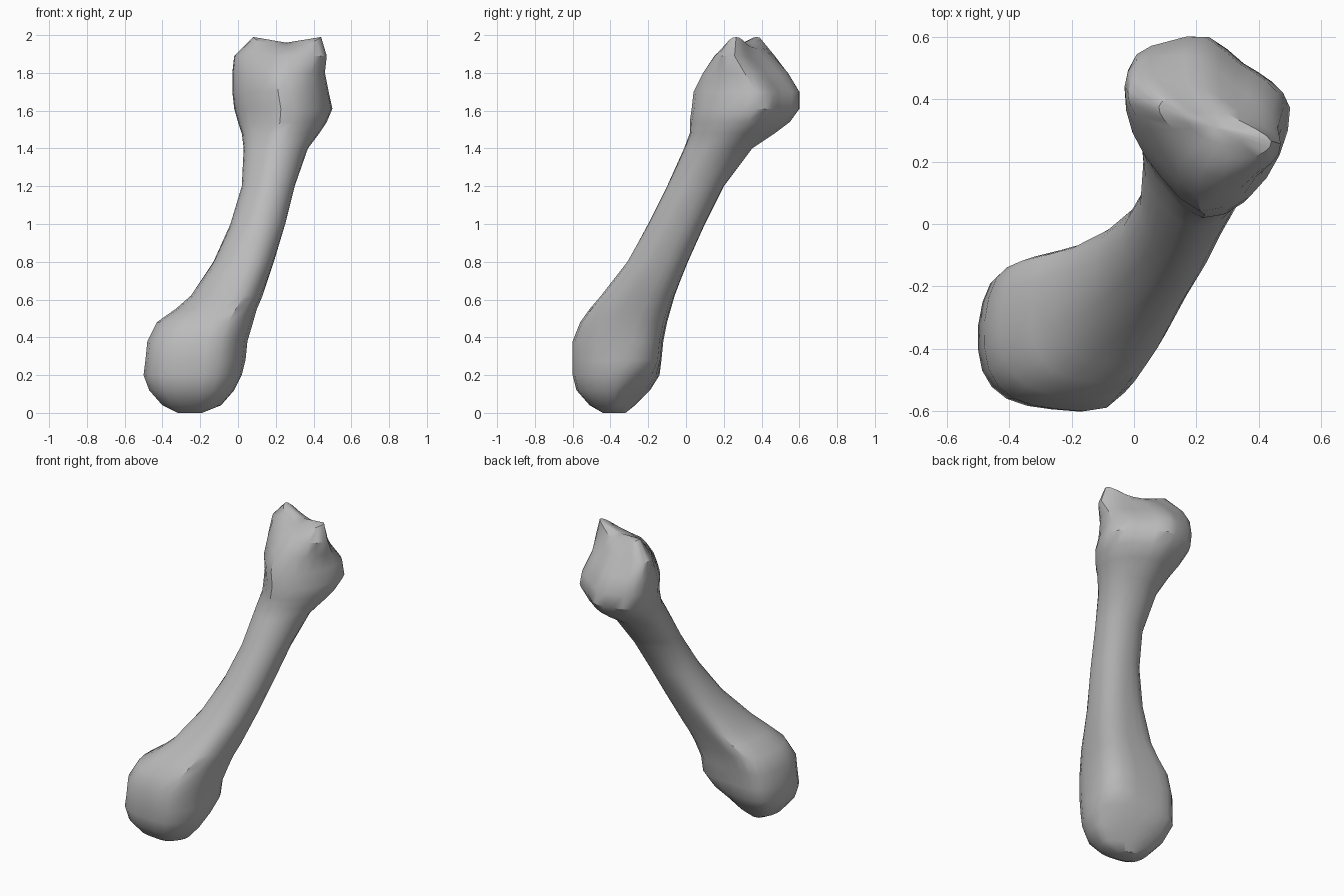
import bpy
import bmesh
import math

cube = bpy.data.objects.get("Cube")
if cube:
    bpy.data.objects.remove(cube, do_unlink=True)

# Unit outlines, running anticlockwise from the left side (+x)
KNOB = [(1, .05), (1, .55), (.7, .93), (-.05, 1), (-.55, 1), (-.85, .8),
        (-1, .2), (-.95, -.45), (-.65, -.85), (-.1, -1), (.5, -.98), (.88, -.5)]
SHAFT = [(1, 0), (.94, .52), (.6, .9), (0, 1), (-.5, .85), (-.85, .5),
         (-1, .05), (-.85, -.45), (-.5, -.8), (-.08, -1), (.45, -.9), (.87, -.5)]
HEAD = [(1, .2), (.77, .5), (.43, .7), (0, 1), (-.45, .95), (-.85, .8),
        (-1, .4), (-.9, -.1), (-.55, -.6), (-.05, -1), (.5, -.8), (.87, -.33)]
# The underside is cut flat at its back left corner
FOOT = KNOB[:1] + [(.78, .4), (.43, .73)] + KNOB[3:]

# Level sections of the bone: height, x range, y range, skew
SECTIONS = [
    (0, -.32, -.19, -.44, -.32, 0),
    (.04, -.4, -.09, -.51, -.27, 0),
    (.12, -.47, -.02, -.58, -.19, 0),
    (.2, -.5, .02, -.6, -.14, 0),
    (.28, -.49, .04, -.6, -.13, 0),
    (.38, -.48, .05, -.6, -.12, 0),
    (.48, -.43, .08, -.56, -.1, 0),
    (.55, -.33, .1, -.51, -.08, 0),
    (.62, -.25, .13, -.45, -.06, 0),
    (.8, -.13, .19, -.31, .01, 0),
    (1, -.04, .25, -.2, .1, 0),
    (1.2, .02, .3, -.1, .2, 0),
    (1.4, .03, .37, -.01, .35, 0),
    (1.48, .02, .43, .02, .47, 0),
    (1.54, 0, .47, .02, .55, 0),
    (1.61, -.02, .5, .03, .6, 0),
    (1.7, -.03, .48, .04, .6, 0),
    (1.8, -.03, .46, .09, .54, -.2),
    (1.89, -.02, .47, .15, .47, -.5),
    (1.96, .08, .44, .21, .4, -.6),
]


def ramp(z, start, end):
    return min(1, max(0, (z - start) / (end - start)))


def mix(a, b, f):
    return [tuple(p + (q - p) * f for p, q in zip(u, v)) for u, v in zip(a, b)]


def refine(points):
    """Double the points of a closed outline along a smooth curve."""
    out = []
    n = len(points)
    for i in range(n):
        a, b, c, d = (points[(i + k) % n] for k in (-1, 0, 1, 2))
        out.append(b)
        out.append(tuple((9 * (q + r) - p - s) / 16
                         for p, q, r, s in zip(a, b, c, d)))
    return out


def fit(values, low, high):
    small, large = min(values), max(values)
    return [low + (high - low) * (v - small) / (large - small) for v in values]


def section_points(z, x0, x1, y0, y1, skew):
    outline = mix(FOOT, KNOB, ramp(z, .1, .28))
    outline = mix(outline, SHAFT, ramp(z, .6, 1))
    outline = refine(mix(outline, HEAD, ramp(z, 1.3, 1.6)))
    xs = fit([x for x, y in outline], x0, x1)
    ys = fit([y + skew * x for x, y in outline], y0, y1)
    # The upper rim rises to two low knuckles
    rise = .03 if z > 1.9 else 0
    return [(x, y, z + rise * math.cos(math.tau * 2 * i / len(xs)))
            for i, (x, y) in enumerate(zip(xs, ys))]


def bridge(bm, low, high):
    n = len(low)
    for i in range(n):
        j = (i + 1) % n
        bm.faces.new((low[i], low[j], high[j], high[i]))


# Bone: loft through the sections, closed at the lower end
bm = bmesh.new()
rings = [[bm.verts.new(p) for p in section_points(*s)] for s in SECTIONS]
for low, high in zip(rings, rings[1:]):
    bridge(bm, low, high)
bm.faces.new(rings[0][::-1])

# Shallow saddle across the top of the upper joint
top = rings[-1]
centre = [sum(v.co[k] for v in top) / len(top) for k in range(3)]
inner = [bm.verts.new([c + (v.co[k] - c) * .55 for k, c in enumerate(centre)])
         for v in top]
bridge(bm, top, inner)
hub = bm.verts.new(centre)
for a, b in zip(inner, inner[1:] + inner[:1]):
    bm.faces.new((a, b, hub))

bmesh.ops.recalc_face_normals(bm, faces=bm.faces)
mesh = bpy.data.meshes.new("bone")
bm.to_mesh(mesh)
bm.free()
bone = bpy.data.objects.new("bone", mesh)
bpy.context.collection.objects.link(bone)

# Plain grey surface
grey = bpy.data.materials.new("bone grey")
grey.use_nodes = True
colour = (.5, .5, .5, 1)
grey.diffuse_color = colour
grey.node_tree.nodes["Principled BSDF"].inputs["Base Color"].default_value = colour
mesh.materials.append(grey)

bpy.context.view_layer.objects.active = bone
bone.select_set(True)
bpy.ops.object.shade_smooth_by_angle(angle=math.radians(35))
